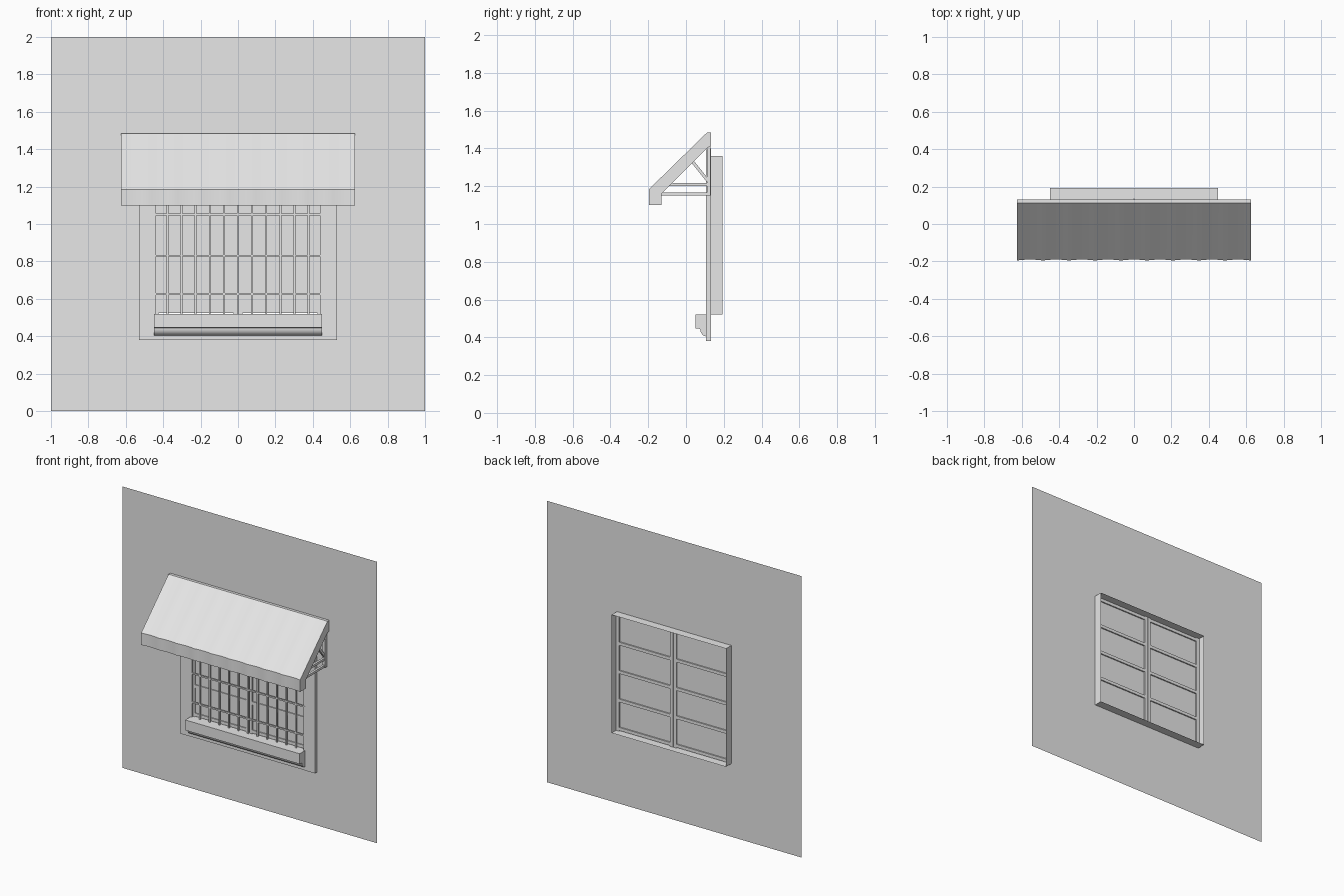
import bpy, bmesh, math
from mathutils import Vector

cube = bpy.data.objects.get("Cube")
if cube:
    bpy.data.objects.remove(cube, do_unlink=True)

GREY = (0.8, 0.8, 0.8, 1)
plaster = bpy.data.materials.new("light_grey")
plaster.use_nodes = True
plaster.diffuse_color = GREY
plaster.node_tree.nodes["Principled BSDF"].inputs["Base Color"].default_value = GREY

WALL_Y, BACK_Y = 0.133, 0.193
HALF_W, BOTTOM, TOP = 0.45, 0.52, 1.36


def finish(bm, name, smooth=False, recalc=True):
    if recalc:
        bmesh.ops.recalc_face_normals(bm, faces=bm.faces)
    mesh = bpy.data.meshes.new(name)
    bm.to_mesh(mesh)
    bm.free()
    mesh.materials.append(plaster)
    ob = bpy.data.objects.new(name, mesh)
    bpy.context.collection.objects.link(ob)
    if smooth:
        bpy.ops.object.select_all(action="DESELECT")
        ob.select_set(True)
        bpy.context.view_layer.objects.active = ob
        bpy.ops.object.shade_smooth_by_angle(angle=math.radians(35))
    return ob


def box(bm, x0, x1, y0, y1, z0, z1):
    verts = bmesh.ops.create_cube(bm, size=1)["verts"]
    for v in verts:
        v.co = Vector((x1 if v.co.x > 0 else x0,
                       y1 if v.co.y > 0 else y0,
                       z1 if v.co.z > 0 else z0))


def sweep(bm, sections):
    """Join equal closed sections into a capped solid."""
    rings = [[bm.verts.new(p) for p in s] for s in sections]
    n = len(rings[0])
    for a, b in zip(rings, rings[1:]):
        for i in range(n):
            j = (i + 1) % n
            bm.faces.new((a[i], a[j], b[j], b[i]))
    bm.faces.new(rings[0])
    bm.faces.new(rings[-1])


def beam(bm, x, a, b, width):
    """Square bar between two (y, z) points."""
    a, b = Vector(a), Vector(b)
    d = (b - a).normalized() * width / 2
    side = Vector((-d.y, d.x))
    pts = (a + side, b + side, b - side, a - side)
    sweep(bm, [[(x + s * width / 2, p.x, p.y) for p in pts] for s in (-1, 1)])


# Wall sheet with a window opening folded back into a reveal
def rect(bm, w, y, z0, z1):
    return [bm.verts.new(p) for p in ((-w, y, z0), (w, y, z0), (w, y, z1), (-w, y, z1))]


bm = bmesh.new()
rings = [rect(bm, 1, WALL_Y, 0, 2), rect(bm, HALF_W, WALL_Y, BOTTOM, TOP),
         rect(bm, HALF_W, BACK_Y, BOTTOM, TOP)]
for a, b in zip(rings, rings[1:]):
    for i in range(4):
        j = (i + 1) % 4
        bm.faces.new((a[i], a[j], b[j], b[i]))
finish(bm, "wall", recalc=False)

# Casing around the window
bm = bmesh.new()
for s in (-1, 1):
    box(bm, *sorted((s * HALF_W, s * 0.53)), 0.107, 0.132, 0.38, 1.4)
box(bm, -HALF_W, HALF_W, 0.107, 0.132, TOP, 1.4)
box(bm, -HALF_W, HALF_W, 0.109, 0.132, 0.38, BOTTOM)
finish(bm, "casing")

# Sill with a curved underside
profile = [(0.109, 0.52), (0.05, 0.52), (0.05, 0.447), (0.075, 0.445)]
for i in range(1, 7):
    t = i / 6 * math.pi / 2
    profile.append((0.109 - 0.034 * math.cos(t), 0.405 + 0.04 * (1 - math.sin(t))))
bm = bmesh.new()
sweep(bm, [[(x, y, z) for y, z in profile] for x in (-HALF_W, HALF_W)])
finish(bm, "sill", smooth=True)

# Two sashes, each with four panes
ROWS, PITCH, RAIL = 4, 0.202, 0.022
for s, side in ((1, "left"), (-1, "right")):
    bm = bmesh.new()
    for x0, x1 in ((0.003, 0.025), (0.425, HALF_W)):
        box(bm, *sorted((s * x0, s * x1)), 0.123, 0.143, BOTTOM, TOP)
    for r in range(ROWS + 1):
        z = BOTTOM + 0.005 + r * PITCH
        box(bm, *sorted((s * 0.025, s * 0.425)), 0.123, 0.143, z, z + RAIL)
    finish(bm, side + "_sash")
    bm = bmesh.new()
    box(bm, *sorted((s * 0.003, s * 0.44)), 0.130, 0.134, BOTTOM + 0.01, TOP - 0.01)
    finish(bm, side + "_panes")

# Security grille
bm = bmesh.new()
BAR = 0.005
for k in range(-5, 6):
    box(bm, k * 0.0755 - BAR, k * 0.0755 + BAR, 0.109, 0.119, BOTTOM, TOP)
for s in (-1, 1):
    box(bm, s * 0.444 - BAR, s * 0.444 + BAR, 0.109, 0.119, BOTTOM, TOP)
for z in (0.625, 0.83, 1.05, 1.26):
    box(bm, -HALF_W, HALF_W, 0.108, 0.118, z - BAR, z + BAR)
finish(bm, "grille")

# Awning with gently billowing panels
outer = [(-0.195, 1.10), (-0.195, 1.185), (0.112, 1.485)]
inner = [(0.132, 1.485), (0.132, 1.41), (0.115, 1.405), (-0.13, 1.16), (-0.13, 1.10)]
PANELS, STEPS = 9, 6
sections = []
for i in range(PANELS * STEPS + 1):
    u = i / (PANELS * STEPS)
    x = (u - 0.5) * 1.25
    dip = 0.005 * abs(math.sin(math.pi * PANELS * u))
    sections.append([(x, y + (dip if z < 1.4 else 0), z) for y, z in outer]
                    + [(x, y, z) for y, z in inner])
bm = bmesh.new()
sweep(bm, sections)
finish(bm, "awning", smooth=True)

# Awning brackets
for s, side in ((1, "left"), (-1, "right")):
    bm = bmesh.new()
    x = s * 0.597
    beam(bm, x, (0.12, 1.15), (0.12, 1.42), 0.02)
    beam(bm, x, (-0.135, 1.16), (0.12, 1.16), 0.016)
    beam(bm, x, (-0.09, 1.21), (0.12, 1.21), 0.016)
    beam(bm, x, (0.035, 1.33), (0.115, 1.23), 0.016)
    finish(bm, side + "_bracket")
